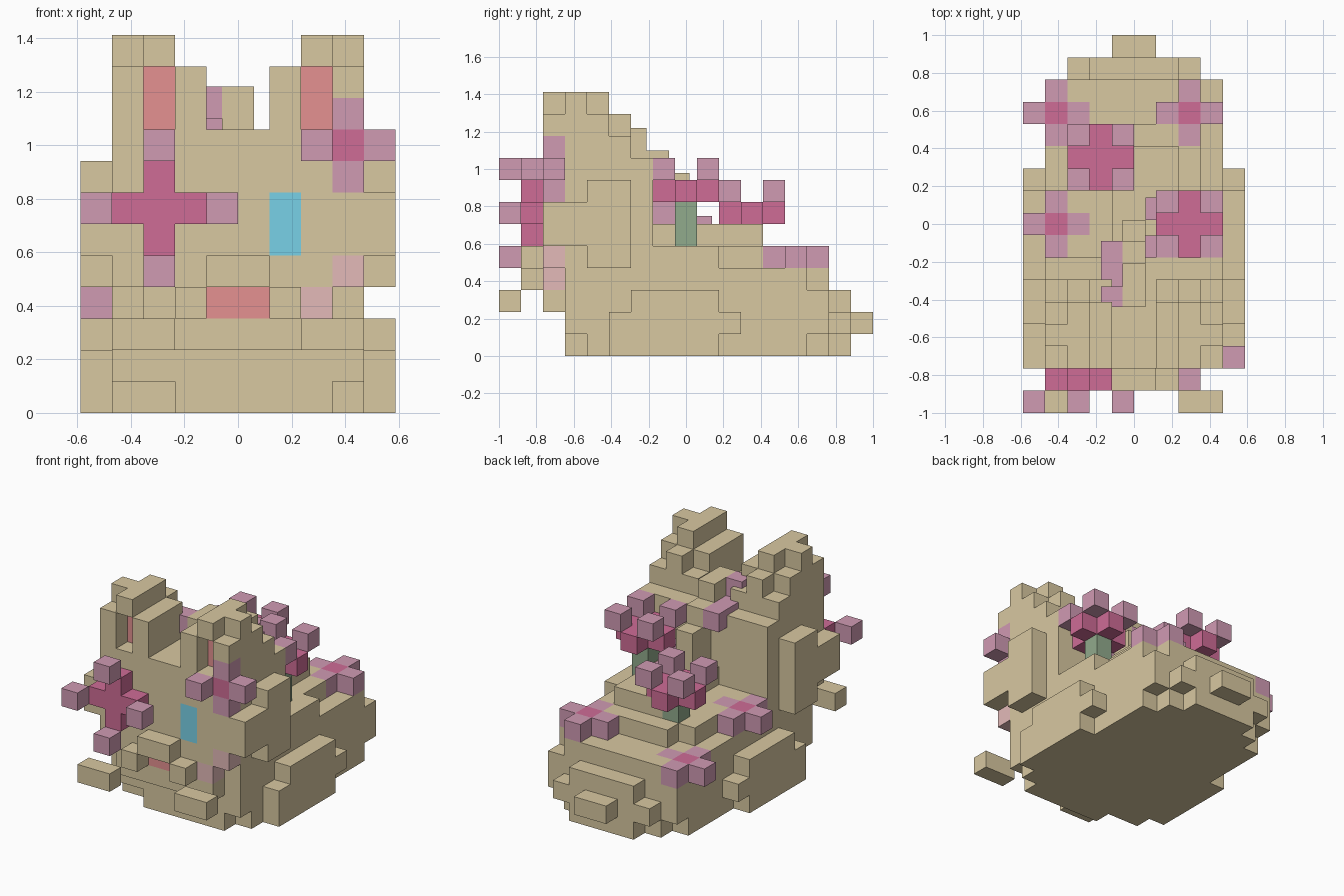
import bpy, bmesh
from mathutils import Vector

if "Cube" in bpy.data.objects:
    bpy.data.objects.remove(bpy.data.objects["Cube"])

U = 2 / 17                      # voxel edge
ORIGIN = Vector((-5 * U, -1.0, 0.0))

COLOURS = {
    "tan fur": (0.69, 0.58, 0.355),
    "dark pink": (0.62, 0.15, 0.305),
    "light mauve": (0.63, 0.325, 0.45),
    "eye blue": (0.19, 0.64, 0.80),
    "inner pink": (0.78, 0.285, 0.285),
    "pale pink": (0.77, 0.49, 0.485),
    "stem green": (0.285, 0.405, 0.265),
}
MATS = {}
for name, rgb in COLOURS.items():
    m = bpy.data.materials.new(name)
    m.diffuse_color = (*rgb, 1)
    m.use_nodes = True
    m.node_tree.nodes["Principled BSDF"].inputs["Base Color"].default_value = m.diffuse_color
    MATS[name] = m

cells = {}                      # (i, j, k) -> (part, colour)


def fill(part, colour, i, j, k):
    """Fill an inclusive block of voxels; each range is a number or a pair."""
    spans = [(r, r) if isinstance(r, int) else r for r in (i, j, k)]
    for a in range(spans[0][0], spans[0][1] + 1):
        for b in range(spans[1][0], spans[1][1] + 1):
            for c in range(spans[2][0], spans[2][1] + 1):
                cells[a, b, c] = (part, colour)


FUR, DARK, LIGHT = "tan fur", "dark pink", "light mauve"

# Body: rounded stack of layers
for i, j, k in [((3, 6), (3, 15), (0, 2)), ((2, 7), (4, 14), 0), (7, 3, 0),
                ((1, 8), (4, 13), 0), ((0, 9), (5, 9), 0),
                ((2, 7), (3, 15), 1), ((1, 8), (3, 14), 1), ((0, 9), (5, 10), 1),
                ((2, 7), (2, 14), 2), ((1, 8), (3, 14), 2), ((0, 9), (6, 9), 2),
                ((1, 8), (3, 13), 3), ((2, 7), (2, 14), 3),
                ((1, 8), (6, 9), 4), ((2, 7), (10, 11), 4), ((3, 6), (12, 12), 4),
                ((4, 6), (7, 11), 5)]:
    fill("body", FUR, i, j, k)
fill("tail", FUR, (4, 5), 16, 1)

# Head with side cheeks
fill("head", FUR, (1, 8), (2, 6), (4, 8))
fill("head", FUR, (0, 9), (4, 5), (4, 7))
fill("head", FUR, (0, 9), (2, 3), (5, 6))
for c in [(i, 6, k) for i in (0, 9) for k in range(4, 8)]:
    cells.pop(c, None)

# Muzzle, mouth, eye and cheek marks
fill("muzzle", FUR, (4, 5), 1, 4)
for i in (3, 6):
    fill("muzzle", FUR, i, 1, 3)
fill("mouth", "inner pink", (4, 5), 2, 3)
fill("eye", "eye blue", 6, 2, (5, 6))
fill("cheek_mark", "pale pink", 8, 2, 4)
fill("cheek_mark", "pale pink", 7, 2, 3)

# Ears (mirrored), tapering towards the tips, and front toes
for mir in (lambda i: i, lambda i: 9 - i):
    fill("ear", FUR, mir(1), (2, 5), 9)
    fill("ear", FUR, mir(1), (2, 4), 10)
    fill("ear", FUR, mir(2), (3, 5), (9, 10))
    fill("ear", FUR, mir(3), (2, 5), 9)
    fill("ear", FUR, mir(3), (2, 4), 10)
    fill("ear_inside", "inner pink", mir(2), 3, (9, 10))
    fill("ear", FUR, mir(1), 3, 11)
    fill("ear", FUR, mir(2), (2, 4), 11)
    for i in (1, 2):
        fill("toes", FUR, mir(i), 0, 2)

# Large face flower over one eye
fill("face_flower", DARK, (1, 3), 1, 6)
fill("face_flower", DARK, 2, 1, (5, 7))
for i, k in ((0, 6), (4, 6), (2, 8), (2, 4)):
    fill("face_flower_petals", LIGHT, i, 0, k)

# Small forehead flower
fill("brow_flower", DARK, 8, 2, 8)
for c in ((7, 1, 8), (9, 2, 8), (8, 2, 7), (8, 2, 9)):
    fill("brow_flower_petals", LIGHT, *c)

# Two stemmed flowers on the back
for n, i, j, k0, k in (("tall", 7, 8, 5, 7), ("short", 3, 11, 5, 6)):
    fill(n + "_stem", "stem green", i, j, (k0, k - 1))
    fill(n + "_flower", DARK, (i - 1, i + 1), j, k)
    fill(n + "_flower", DARK, i, (j - 1, j + 1), k)
    for a in (-1, 1):
        for b in (-1, 1):
            fill(n + "_flower_petals", LIGHT, i + a, j + b, k + 1)

# Flat flowers set into the fur
for n, i, j, k in (("side", 1, 8, 4), ("rear_left", 1, 13, 3), ("rear_right", 7, 13, 4)):
    fill(n + "_flower", DARK, i, j, k)
    for a, b in ((1, 0), (-1, 0), (0, 1), (0, -1)):
        fill(n + "_flower_petals", LIGHT, i + a, j + b, k)

# Turn voxels into one object per part, with hidden faces left out
DIRS = [(1, 0, 0), (-1, 0, 0), (0, 1, 0), (0, -1, 0), (0, 0, 1), (0, 0, -1)]


def finish(bm, name, colour):
    bmesh.ops.remove_doubles(bm, verts=bm.verts, dist=1e-4)
    me = bpy.data.meshes.new(name)
    bm.to_mesh(me)
    bm.free()
    me.materials.append(MATS[colour])
    ob = bpy.data.objects.new(name, me)
    bpy.context.collection.objects.link(ob)


def cube_face(bm, centre, d):
    n = Vector(d)
    u = Vector((d[1], d[2], d[0]))
    v = n.cross(u)
    h = U / 2
    corners = [centre + h * (n + a * u + b * v)
               for a, b in ((-1, -1), (1, -1), (1, 1), (-1, 1))]
    bm.faces.new([bm.verts.new(p) for p in corners])


for part, colour in sorted(set(cells.values())):
    bm = bmesh.new()
    for c, pc in cells.items():
        if pc == (part, colour):
            centre = ORIGIN + U * (Vector(c) + Vector((0.5, 0.5, 0.5)))
            for d in DIRS:
                if tuple(a + b for a, b in zip(c, d)) not in cells:
                    cube_face(bm, centre, d)
    finish(bm, part, colour)


# Crest swept back between the ears, on its own half-step grid
def box(name, colour, lo, hi):
    bm = bmesh.new()
    bmesh.ops.create_cube(bm, size=1)
    lo, hi = Vector(lo), Vector(hi)
    for v in bm.verts:
        v.co = Vector(((lo + hi)[a] / 2 + v.co[a] * (hi - lo)[a] for a in range(3)))
    finish(bm, name, colour)


box("crest_top", FUR, (-0.06, -0.44, 1.0), (0.06, -0.21, 1.22))
box("crest_middle", FUR, (-0.06, -0.21, 0.65), (0.06, -0.09, 1.10))
box("crest_low", FUR, (-0.06, -0.09, 0.65), (0.06, 0.02, 0.98))
box("crest_petal", LIGHT, (-0.176, -0.44, 1.10), (-0.06, -0.33, 1.22))
box("crest_petal", LIGHT, (-0.176, -0.33, 0.98), (-0.06, -0.09, 1.10))
box("crest_petal", LIGHT, (0.06, 0.02, 0.63), (0.176, 0.14, 0.75))
box("crest_petal", LIGHT, (0.06, -0.18, 0.706), (0.176, -0.06, 0.824))
